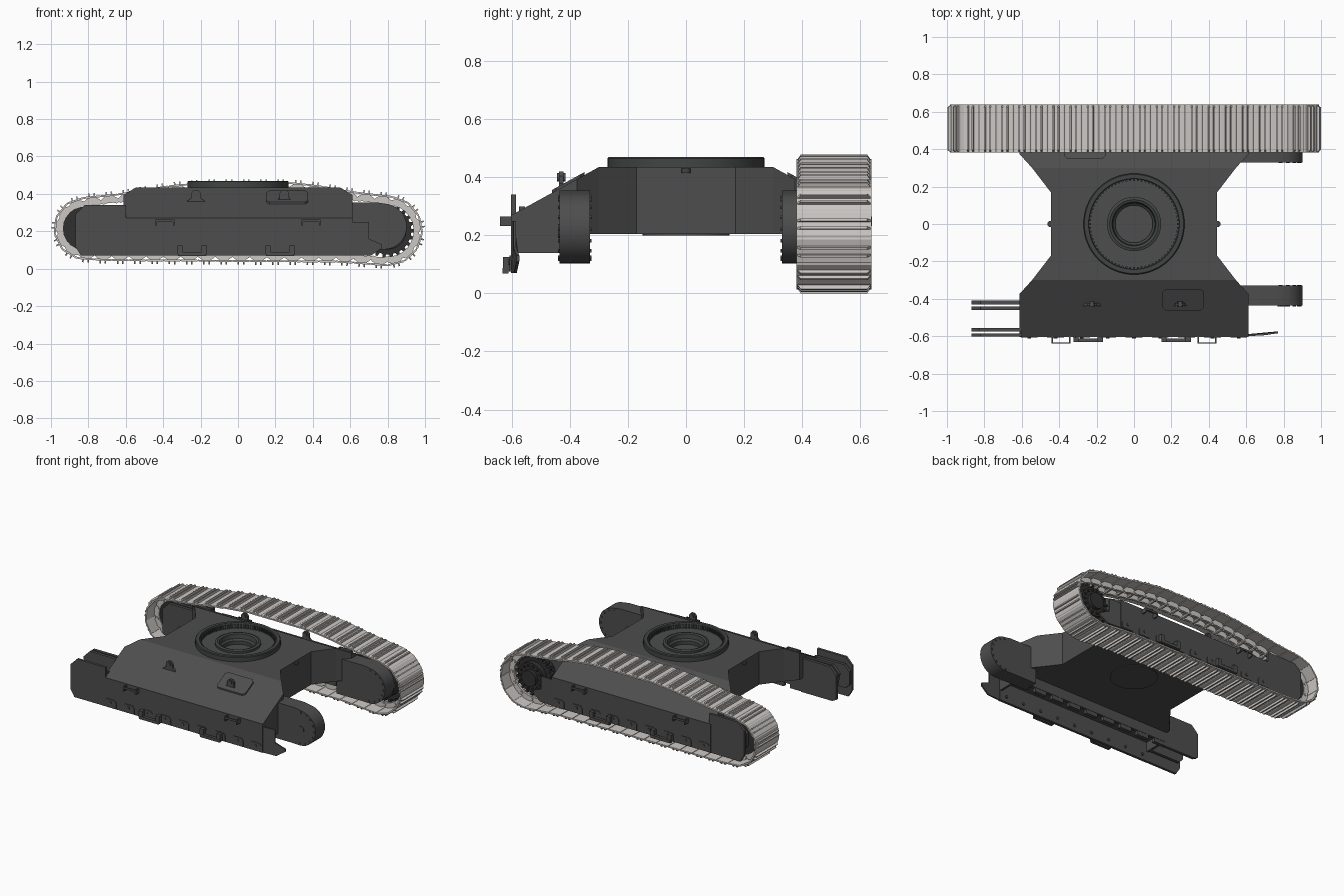
import bpy, bmesh, math
from mathutils import Vector

if "Cube" in bpy.data.objects:
    bpy.data.objects.remove(bpy.data.objects["Cube"])


def material(name, r, g, b):
    m = bpy.data.materials.new(name)
    m.use_nodes = True
    m.diffuse_color = (r, g, b, 1)
    m.node_tree.nodes["Principled BSDF"].inputs["Base Color"].default_value = (r, g, b, 1)
    return m


BODY = material("dark grey paint", 0.075, 0.075, 0.075)
RING = material("bearing grey", 0.055, 0.06, 0.058)
STEEL = material("track steel", 0.6, 0.575, 0.55)
BLACK = material("sprocket black", 0.03, 0.03, 0.03)


def finish(bm, name, mat, smooth=False):
    bmesh.ops.recalc_face_normals(bm, faces=bm.faces)
    me = bpy.data.meshes.new(name)
    bm.to_mesh(me)
    bm.free()
    me.materials.append(mat)
    ob = bpy.data.objects.new(name, me)
    bpy.context.collection.objects.link(ob)
    if smooth:
        bpy.ops.object.select_all(action='DESELECT')
        ob.select_set(True)
        bpy.context.view_layer.objects.active = ob
        bpy.ops.object.shade_smooth_by_angle(angle=math.radians(35))
    return ob


def add_prism(bm, pts, place, a, b):
    """Extrude a 2D outline from a to b; place(u, v, w) maps to space."""
    lo = [bm.verts.new(place(u, v, a)) for u, v in pts]
    hi = [bm.verts.new(place(u, v, b)) for u, v in pts]
    n = len(pts)
    bm.faces.new(lo)
    bm.faces.new(hi[::-1])
    for i in range(n):
        bm.faces.new((lo[i], hi[i], hi[(i + 1) % n], lo[(i + 1) % n]))


def along_y(u, v, w):
    return (u, w, v)


def along_z(u, v, w):
    return (u, v, w)


def rect(u0, u1, v0, v1):
    return [(u0, v0), (u1, v0), (u1, v1), (u0, v1)]


def circle(u, v, r, n=24, start=0.0, sweep=math.tau):
    return [(u + r * math.cos(start + sweep * i / n), v + r * math.sin(start + sweep * i / n))
            for i in range(n)]


def prism(name, pts, place, a, b, mat=BODY, smooth=False):
    bm = bmesh.new()
    add_prism(bm, pts, place, a, b)
    return finish(bm, name, mat, smooth)


def lathe(name, profile, mat, steps=64):
    bm = bmesh.new()
    vs = [bm.verts.new((r, 0, z)) for r, z in profile]
    es = [bm.edges.new(p) for p in zip(vs, vs[1:])]
    bmesh.ops.spin(bm, geom=vs + es, axis=(0, 0, 1), cent=(0, 0, 0), angle=math.tau, steps=steps)
    bmesh.ops.remove_doubles(bm, verts=bm.verts, dist=1e-4)
    return finish(bm, name, mat, True)


# Centre hull: waisted plan, with the top sloping down over both side frames
quarter = [(0.445, 0.17), (0.545, 0.3), (0.613, 0.375), (0.613, 0.602)]
right = [(x, -y) for x, y in quarter[::-1]] + quarter
plan = right + [(-x, -y) for x, y in right]
bm = bmesh.new()
add_prism(bm, plan, along_z, 0.205, 0.435)
for s in (-1, 1):
    cut = bmesh.ops.bisect_plane(bm, geom=bm.verts[:] + bm.edges[:] + bm.faces[:], clear_outer=True,
                                 plane_co=(0, s * 0.3, 0.435), plane_no=(0, s * 0.165, 0.3))
    rim = [e for e in cut["geom_cut"] if isinstance(e, bmesh.types.BMEdge)]
    bmesh.ops.contextual_create(bm, geom=rim)
hull = finish(bm, "centre_hull", BODY)

# Swivel opening through the hull top
cutter = prism("swivel_cutter", circle(0, 0, 0.118, 48), along_z, 0.385, 0.6)
cutter.hide_render = True
cutter.hide_viewport = True
mod = hull.modifiers.new("swivel_opening", 'BOOLEAN')
mod.object = cutter
mod.solver = 'EXACT'

# Slewing ring with inner teeth, swivel collar and belly cover
lathe("slewing_ring", [(0.27, 0.425), (0.27, 0.465), (0.265, 0.47), (0.243, 0.47), (0.24, 0.465), (0.24, 0.43)], RING)
lathe("swivel_collar", [(0.145, 0.43), (0.145, 0.45), (0.13, 0.455), (0.117, 0.45), (0.112, 0.42), (0.1, 0.41), (0.1, 0.385)], RING)
prism("belly_cover", circle(0, 0, 0.15, 40), along_z, 0.2, 0.206, BODY, True)
bm = bmesh.new()
for i in range(72):
    a = i * math.tau / 72
    c, s = math.cos(a), math.sin(a)
    add_prism(bm, rect(0.231, 0.242, -0.005, 0.005),
              lambda u, v, w: (u * c - v * s, u * s + v * c, w), 0.43, 0.462)
finish(bm, "ring_teeth", RING)
for x in (-0.447, 0.447):
    prism("hull_eye", circle(x, 0, 0.016, 16), along_z, 0.415, 0.43, RING, True)

# Side frames, the same on both sides
GUARD = [(0.57, 0.07), (0.71, 0.07), (0.77, 0.11), (0.77, 0.13), (0.7, 0.16), (0.7, 0.25), (0.57, 0.25)]
FORK = [(-0.6, 0.07), (-0.84, 0.07), (-0.87, 0.12), (-0.87, 0.29), (-0.82, 0.34), (-0.6, 0.34)]
LOW_FORK = [(-0.6, 0.14), (-0.84, 0.14), (-0.87, 0.17), (-0.87, 0.26), (-0.83, 0.3), (-0.6, 0.3)]
INNER_FORK = [(u, max(v, 0.105)) for u, v in FORK]
TALL_FORK = [(u, max(v, 0.14)) for u, v in FORK if v != 0.12]
DRIVE = [(0.53, 0.105), (0.72, 0.105)] + circle(0.78, 0.225, 0.122, 16, -math.pi / 2, math.pi) + [(0.74, 0.355), (0.53, 0.355)]
for s, side in ((-1, "front"), (1, "rear")):
    def part(name, pts, y0, y1, mat=BODY, smooth=False):
        return prism(side + "_" + name, pts, along_y, s * y0, s * y1, mat, smooth)

    # Hollow frame: outer and inner walls closed by end plates
    part("frame_outer_wall", rect(-0.613, 0.613, 0.07, 0.27), 0.585, 0.603)
    part("frame_inner_wall", rect(-0.611, 0.611, 0.135, 0.21), 0.41, 0.43)
    for x in (-0.611, 0.595):
        part("frame_end_plate", rect(x, x + 0.016, 0.14, 0.21), 0.41, 0.59)
    part("drive_housing", DRIVE, 0.33, 0.435, BODY, True)
    part("drive_hub", circle(0.79, 0.215, 0.024, 16), 0.43, 0.44)

    # Idler forks: two pairs of plates
    for outline, y0, y1 in ((INNER_FORK, 0.41, 0.43), (TALL_FORK, 0.44, 0.46),
                            (LOW_FORK, 0.555, 0.575), (FORK, 0.585, 0.602)):
        part("idler_fork_plate", outline, y0, y1)

    # Flared guard ahead of the drive
    bm = bmesh.new()
    add_prism(bm, GUARD, along_y, s * 0.592, s * 0.602)
    for v in bm.verts:
        if v.co.x > 0.65:
            v.co.y -= s * (v.co.x - 0.65) * 0.15
    finish(bm, side + "_drive_guard", BODY)

    # Row of roller brackets and bolts on both walls
    bm = bmesh.new()
    for i in range(9):
        x = -0.56 + i * 0.14
        tab = [(x - 0.045, 0.075), (x + 0.045, 0.075), (x + 0.045, 0.115),
               (x + 0.03, 0.13), (x - 0.03, 0.13), (x - 0.045, 0.115)]
        add_prism(bm, tab, along_y, s * 0.595, s * 0.607)
        add_prism(bm, [(u, v + 0.032) for u, v in tab], along_y, s * 0.412, s * 0.436)
        add_prism(bm, circle(x, 0.108, 0.01, 8), along_y, s * 0.578, s * 0.611)
    finish(bm, side + "_roller_brackets", BODY)

    # Open steps high on the wall, tie hooks low on it
    bm = bmesh.new()
    for x in (-0.39, 0.39):
        add_prism(bm, rect(x - 0.05, x + 0.05, 0.25, 0.264), along_y, s * 0.633, s * 0.64)
        for d in (-0.046, 0.046):
            add_prism(bm, rect(x + d - 0.004, x + d + 0.004, 0.232, 0.264), along_y, s * 0.598, s * 0.64)
    for x in (-0.245, 0.225):
        for d in (-0.065, 0.065):
            add_prism(bm, rect(x + d - 0.014, x + d + 0.014, 0.075, 0.125), along_y, s * 0.598, s * 0.63)
        add_prism(bm, rect(x - 0.075, x + 0.075, 0.068, 0.088), along_y, s * 0.612, s * 0.632)
    finish(bm, side + "_steps_and_hooks", BODY)

    # Carrier lugs on the slope, one on a raised pad
    lug = 0.225 * s
    bm = bmesh.new()
    for x in (lug, -lug * 1.1):
        add_prism(bm, [(x - 0.055, 0.355), (x + 0.055, 0.355), (x + 0.025, 0.378), (x + 0.025, 0.405),
                       (x + 0.012, 0.42), (x - 0.012, 0.42), (x - 0.025, 0.405), (x - 0.025, 0.378)],
                  along_y, s * 0.422, s * 0.438)
        add_prism(bm, circle(x, 0.4, 0.014, 12), along_y, s * 0.415, s * 0.445)
    x = -lug * 1.17

    def on_slope(u, v, w):
        return (u, s * v, 0.435 - (v - 0.3) * 0.55 + w)

    pad = [(x - 0.11, 0.365), (x - 0.095, 0.35), (x + 0.095, 0.35), (x + 0.11, 0.365),
           (x + 0.11, 0.447), (x + 0.095, 0.462), (x - 0.095, 0.462), (x - 0.11, 0.447)]
    add_prism(bm, pad, on_slope, -0.01, 0.01)
    finish(bm, side + "_carrier_lugs", BODY)

    # Bolts round the drive housing
    bm = bmesh.new()
    for u, v in circle(0.78, 0.225, 0.108, 9, -math.pi / 2, math.pi * 1.1):
        add_prism(bm, circle(u, v, 0.007, 6), along_y, s * 0.325, s * 0.44)
    finish(bm, side + "_drive_bolts", BODY)

# Sprocket and idler inside the track
teeth = []
for i in range(22):
    a = i * math.tau / 22
    for da, r in ((-0.09, 0.126), (-0.04, 0.146), (0.04, 0.146), (0.09, 0.126)):
        teeth.append((0.8 + r * math.cos(a + da), 0.203 + r * math.sin(a + da)))
prism("sprocket", teeth, along_y, 0.495, 0.53, BLACK)
prism("sprocket_drum", circle(0.8, 0.203, 0.1, 32), along_y, 0.43, 0.565, BLACK, True)
prism("sprocket_cap", circle(0.8, 0.203, 0.055, 24), along_y, 0.56, 0.59, BLACK, True)
bm = bmesh.new()
for u, v in circle(0.8, 0.203, 0.08, 14):
    add_prism(bm, circle(u, v, 0.009, 6), along_y, 0.56, 0.573)
finish(bm, "sprocket_bolts", BLACK)
prism("idler_wheel", circle(-0.82, 0.215, 0.118, 32), along_y, 0.475, 0.55, BLACK, True)

# Track path: two end arcs joined by a sagging top and a flat bottom
path = circle(0.80, 0.203, 0.184, 24, -math.pi / 2, math.pi * 0.95)
path += [(0.6, 0.409), (0.42, 0.443), (0.28, 0.457), (-0.2, 0.457), (-0.4, 0.436), (-0.62, 0.398)]
path += circle(-0.82, 0.215, 0.162, 24, math.pi * 0.53, math.pi * 0.97)
path += [(-0.7, 0.047), (0.55, 0.039)]
path = [Vector(p) for p in path]
segs = list(zip(path, path[1:] + path[:1]))
total = sum((b - a).length for a, b in segs)


def point_at(d):
    d %= total
    for a, b in segs:
        length = (b - a).length
        if d <= length:
            return a.lerp(b, d / length)
        d -= length
    return path[0].copy()


# Shoes with paired grousers, waisted chain links and pins
COUNT = 47
pitch = total / COUNT
h = pitch / 2
MID = 0.51
shoe = [(-h, -0.004), (h * 0.9, -0.004), (h * 1.05, 0.002), (h * 0.9, 0.006), (-h * 0.85, 0.006), (-h, 0.002)]
link = [(-h * 1.1, -0.034), (-h * 0.8, -0.046), (-h * 0.45, -0.04), (h * 0.45, -0.04), (h * 0.8, -0.046),
        (h * 1.1, -0.034), (h * 0.9, -0.016), (h * 0.5, -0.004), (-h * 0.5, -0.004), (-h * 0.9, -0.016)]
shoes, links = bmesh.new(), bmesh.new()
for i in range(COUNT):
    a, b = point_at(i * pitch), point_at((i + 1) * pitch)
    mid, t = (a + b) / 2, (b - a).normalized()
    n = Vector((t.y, -t.x))

    def on_track(u, v, w):
        p = mid + t * u + n * v
        return (p.x, w, p.y)

    add_prism(shoes, shoe, on_track, 0.381, 0.638)
    for g in (-0.15 * pitch, 0.15 * pitch):
        add_prism(shoes, [(0.383, 0.004), (0.636, 0.004), (0.624, 0.021), (0.395, 0.021)],
                  lambda u, v, w: on_track(w, v, u), g - 0.004, g + 0.004)
    for y in (MID - 0.035, MID + 0.035):
        add_prism(links, link, on_track, y - 0.008, y + 0.008)
    add_prism(links, circle(h, -0.03, 0.011, 8), on_track, MID - 0.048, MID + 0.048)
finish(shoes, "track_shoes", STEEL)
finish(links, "track_chain", STEEL)
